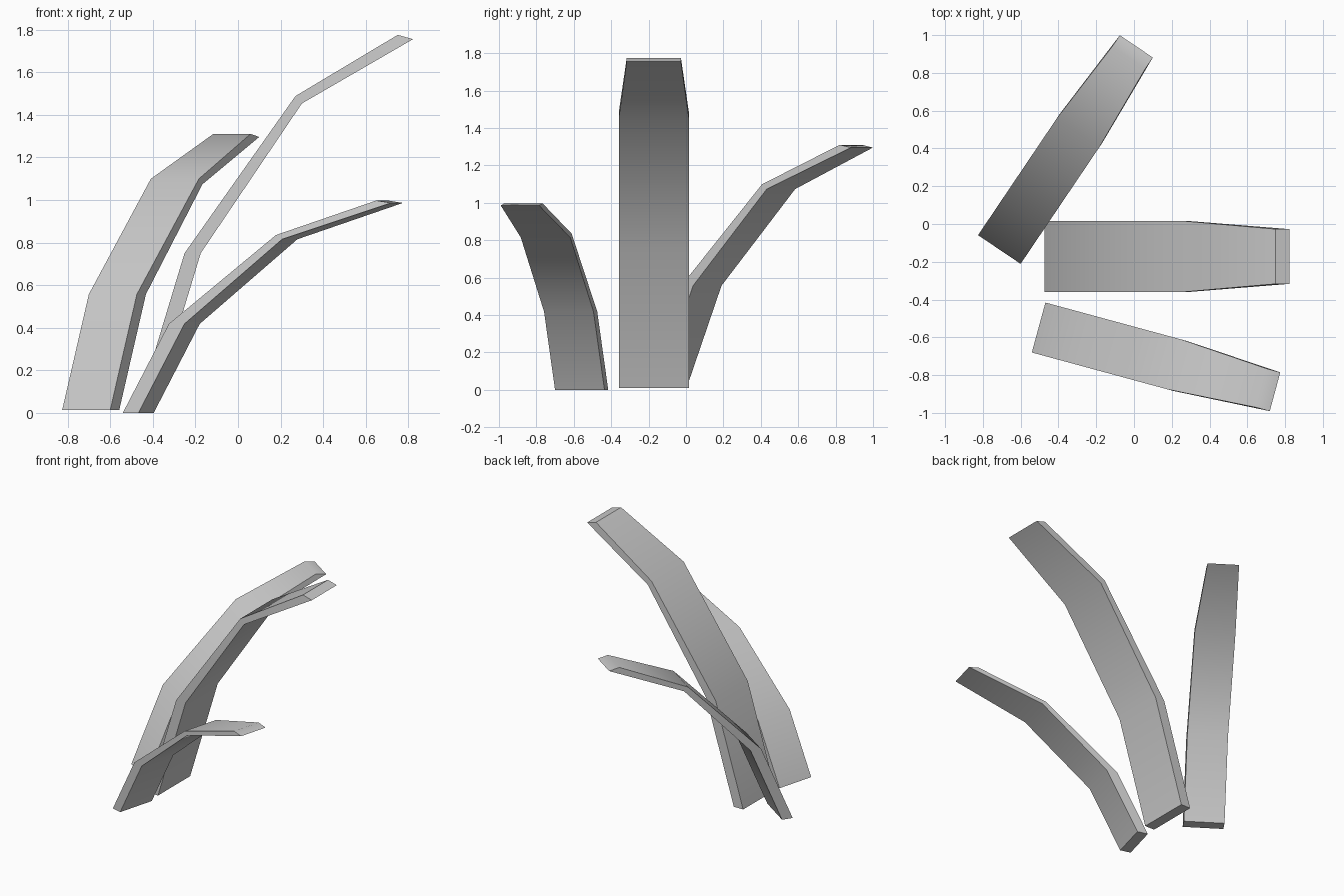
import bpy, bmesh
from math import radians
from mathutils import Matrix, Vector

if "Cube" in bpy.data.objects:
    bpy.data.objects.remove(bpy.data.objects["Cube"])

# Shared side profile: (upper x, upper z, lower x, lower z, half-width factor)
SECTIONS = [
    (0.000, 0.000, 0.076, 0.000, 1.0),
    (0.224, 0.740, 0.300, 0.740, 1.0),
    (0.745, 1.478, 0.775, 1.443, 1.0),
    (1.225, 1.765, 1.297, 1.745, 0.775),
]


def blade(name, base, angle, half_width, height):
    """Bent, tapering strip starting at base and leaning along angle."""
    bm = bmesh.new()
    rings = []
    for ux, uz, lx, lz, taper in SECTIONS:
        w = half_width * taper
        corners = [(ux, -w, uz), (ux, w, uz), (lx, w, lz), (lx, -w, lz)]
        rings.append([bm.verts.new((x, y, z * height)) for x, y, z in corners])
    for a, b in zip(rings, rings[1:]):
        for i in range(4):
            j = (i + 1) % 4
            bm.faces.new((a[i], a[j], b[j], b[i]))
    bm.faces.new(rings[0])
    bm.faces.new(rings[-1])
    bm.transform(Matrix.Translation(Vector(base)) @ Matrix.Rotation(radians(angle), 4, 'Z'))
    bmesh.ops.recalc_face_normals(bm, faces=bm.faces[:])
    mesh = bpy.data.meshes.new(name)
    bm.to_mesh(mesh)
    bm.free()
    obj = bpy.data.objects.new(name, mesh)
    bpy.context.collection.objects.link(obj)
    # Soft shading over the bends, crisp long edges
    bpy.ops.object.select_all(action='DESELECT')
    obj.select_set(True)
    bpy.context.view_layer.objects.active = obj
    bpy.ops.object.shade_smooth_by_angle(angle=radians(40))


# Tall middle blade, short front blade, medium back blade
blade("middle_blade", (-0.475, -0.172, 0.01), 0, 0.187, 1.0)
blade("front_blade", (-0.505, -0.548, 0.0), -15.2, 0.137, 0.565)
blade("back_blade", (-0.713, -0.135, 0.013), 56, 0.136, 0.735)
